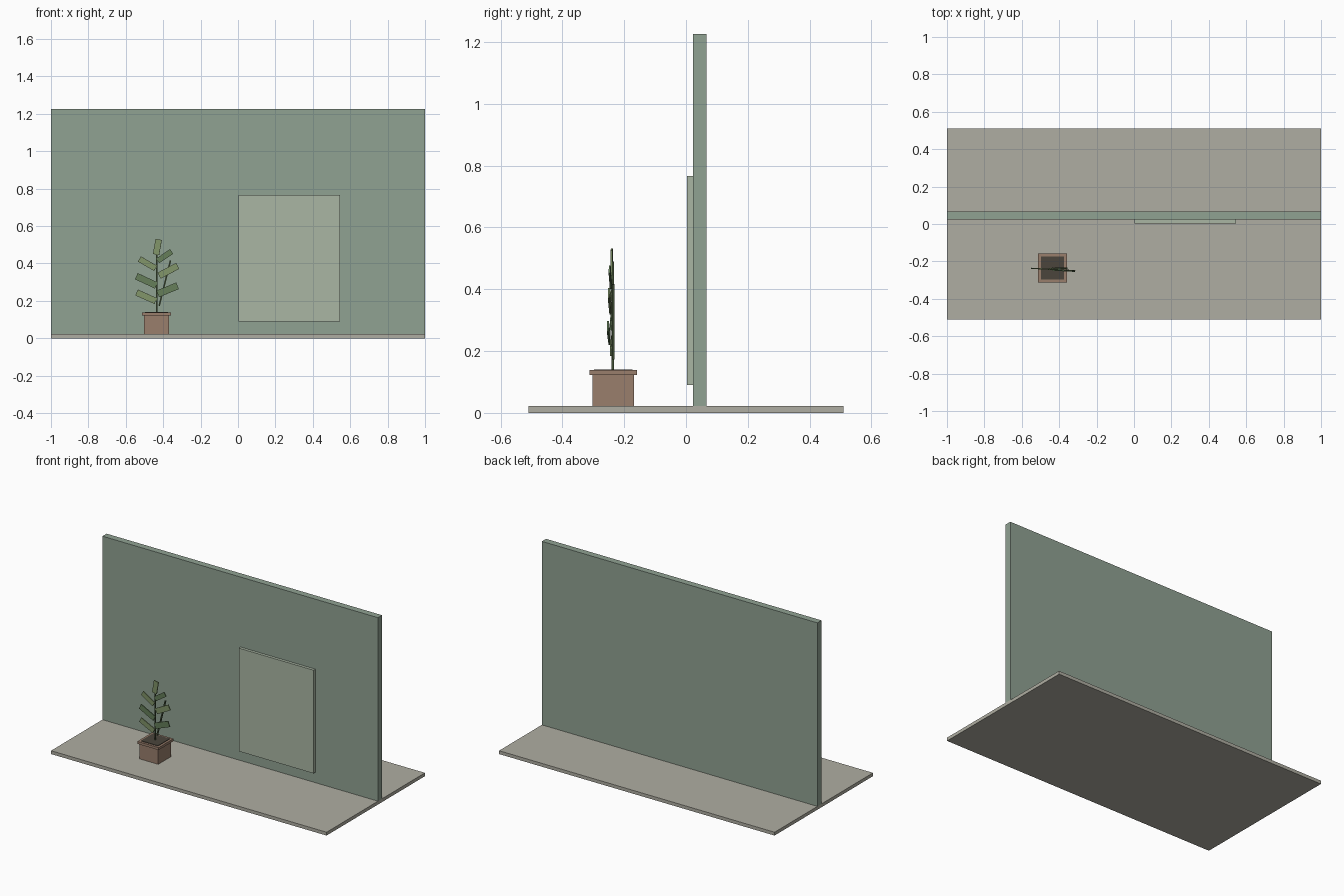
import bpy
from mathutils import Matrix, Vector
from math import radians

if "Cube" in bpy.data.objects:
    bpy.data.objects.remove(bpy.data.objects["Cube"])


def material(name, rgb):
    m = bpy.data.materials.new(name)
    m.diffuse_color = (*rgb, 1)
    m.use_nodes = True
    m.node_tree.nodes["Principled BSDF"].inputs["Base Color"].default_value = m.diffuse_color
    return m


wall_mat = material("sage_paint", (0.28, 0.36, 0.29))
panel_mat = material("pale_sage", (0.40, 0.47, 0.37))
floor_mat = material("warm_grey", (0.43, 0.42, 0.36))
clay_mat = material("clay", (0.32, 0.21, 0.15))
soil_mat = material("soil", (0.07, 0.06, 0.045))
stem_mat = material("stem_green", (0.06, 0.09, 0.04))
leaf_mats = [material("leaf_light", (0.22, 0.30, 0.14)),
             material("leaf_dark", (0.13, 0.21, 0.10))]


def box(name, lo, hi, mat, rot=None):
    """Box between two corners, optionally turned about its centre."""
    lo, hi = Vector(lo), Vector(hi)
    bpy.ops.mesh.primitive_cube_add(size=1)
    ob = bpy.context.object
    ob.name = name
    ob.data.transform(Matrix.Diagonal((*(hi - lo), 1)))
    if rot:
        ob.data.transform(rot)
    ob.location = (lo + hi) / 2
    ob.data.materials.append(mat)
    return ob


def strip(name, centre, length, width, thick, tilt, yaw, mat):
    """Flat strip in the xz plane, tilted about y and turned about z."""
    c, h = Vector(centre), Vector((length, thick, width)) / 2
    rot = Matrix.Rotation(radians(yaw), 4, 'Z') @ Matrix.Rotation(radians(-tilt), 4, 'Y')
    return box(name, c - h, c + h, mat, rot)


# Floor, wall and wall panel
box("floor", (-1, -0.51, 0), (1, 0.51, 0.022), floor_mat)
box("wall", (-1, 0.023, 0.022), (1, 0.066, 1.226), wall_mat)
box("wall_panel", (0.003, 0.004, 0.09), (0.546, 0.023, 0.767), panel_mat)

# Planter: body, rim and soil, all square about one axis
PX, PY = -0.435, -0.235
for name, half, z0, z1, mat in (("pot_body", 0.067, 0.022, 0.122, clay_mat),
                                ("pot_rim", 0.077, 0.122, 0.138, clay_mat),
                                ("soil", 0.062, 0.132, 0.141, soil_mat)):
    box(name, (PX - half, PY - half, z0), (PX + half, PY + half, z1), mat)

# Stem and side shoot
strip("stem", (PX, -0.237, 0.315), 0.35, 0.008, 0.008, 90, 0, stem_mat)
strip("side_shoot", (-0.391, -0.236, 0.295), 0.25, 0.008, 0.008, 76, 0, stem_mat)

# Leaves: x, y, z, length, width, tilt
leaves = [
    (-0.491, -0.240, 0.222, 0.112, 0.034, -24),
    (-0.376, -0.250, 0.259, 0.114, 0.038, 22),
    (-0.490, -0.240, 0.307, 0.118, 0.036, -25),
    (-0.372, -0.247, 0.361, 0.112, 0.036, 28),
    (-0.484, -0.240, 0.399, 0.100, 0.032, -30),
    (-0.392, -0.245, 0.439, 0.090, 0.030, 34),
    (-0.431, -0.240, 0.488, 0.082, 0.034, 80),
]
for i, (x, y, z, length, width, tilt) in enumerate(leaves):
    strip(f"leaf_{i + 1}", (x, y, z), length, width, 0.006, tilt, -3,
          leaf_mats[0 if i in (0, 3, 4, 6) else 1])
